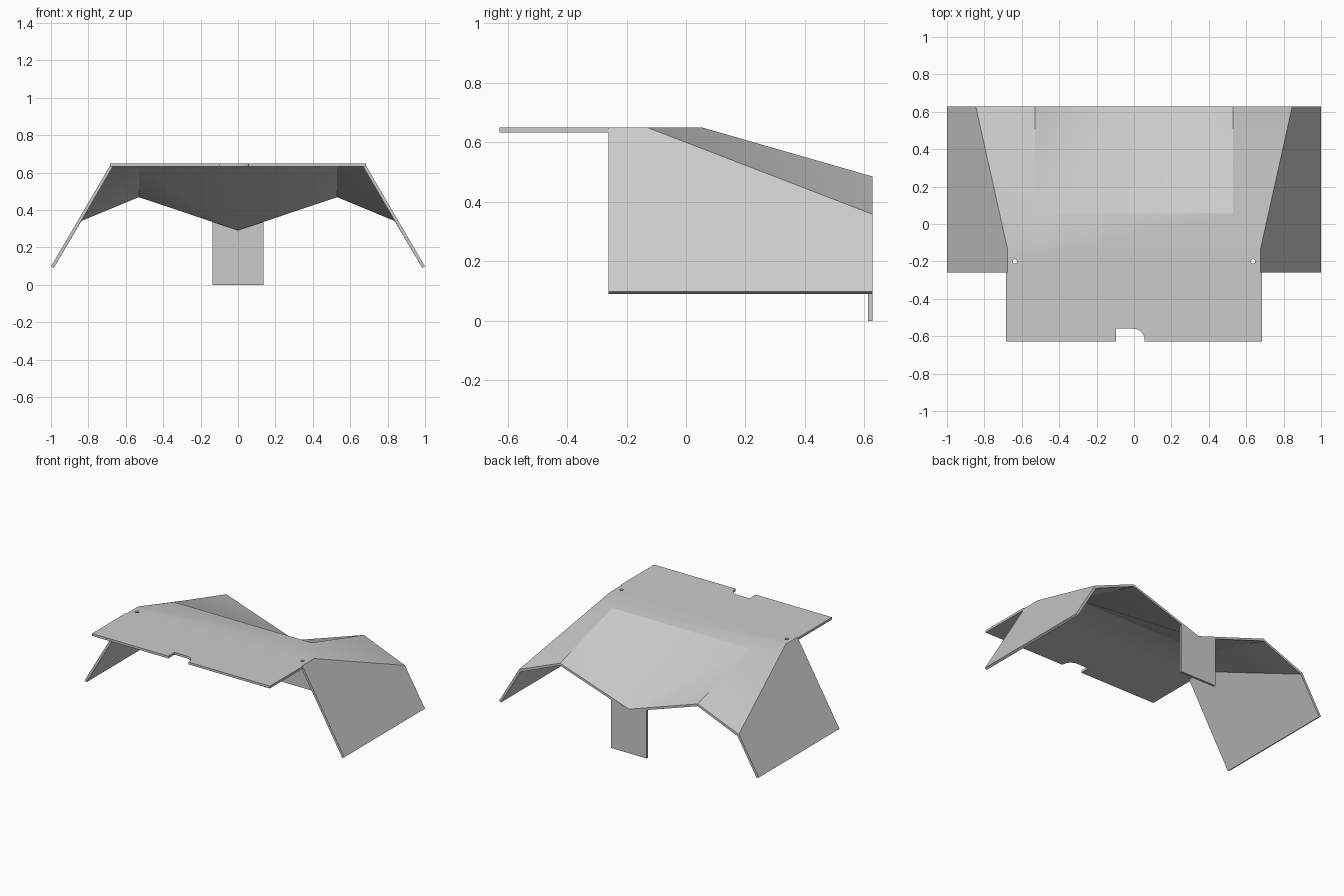
import bpy, bmesh, math
from mathutils import Vector

cube = bpy.data.objects.get("Cube")
if cube:
    bpy.data.objects.remove(cube, do_unlink=True)

TOP, THICK = 0.65, 0.016
FRONT, BACK = -0.628, 0.628

grey = bpy.data.materials.new("light_grey")
grey.use_nodes = True
colour = (0.6, 0.6, 0.6, 1)
grey.diffuse_color = colour
grey.node_tree.nodes["Principled BSDF"].inputs["Base Color"].default_value = colour


def add_object(name, bm):
    bmesh.ops.recalc_face_normals(bm, faces=bm.faces)
    mesh = bpy.data.meshes.new(name)
    bm.to_mesh(mesh)
    bm.free()
    mesh.materials.append(grey)
    obj = bpy.data.objects.new(name, mesh)
    bpy.context.collection.objects.link(obj)
    return obj


def thick_sheet(name, upper, shift, faces):
    """Closed shell: upper points, a shift to each lower point, faces by point name."""
    bm = bmesh.new()
    top = {k: bm.verts.new(p) for k, p in upper.items()}
    low = {k: bm.verts.new(Vector(p) + Vector(shift(k))) for k, p in upper.items()}
    edges = [frozenset(e) for f in faces for e in zip(f, f[1:] + f[:1])]
    for f in faces:
        bm.faces.new([top[k] for k in f])
        bm.faces.new([low[k] for k in reversed(f)])
    for e in set(edges):
        if edges.count(e) == 1:
            a, b = e
            bm.faces.new([top[a], top[b], low[b], low[a]])
    return add_object(name, bm)


# Named fold points, mirrored left and right
half = {
    "corner": (0.685, FRONT, TOP), "step": (0.685, -0.26, TOP),
    "shoulder": (0.677, -0.26, TOP), "bend": (0.677, -0.13, TOP),
    "fold": (0.53, 0.055, TOP), "ridge": (0.53, BACK, 0.485),
    "kink": (0.846, BACK, 0.358),
    "wing_back": (1.0, BACK, 0.098), "wing_front": (1.0, -0.26, 0.098),
}
points = {"valley": (0, BACK, 0.307)}
for side, s in (("L", 1), ("R", -1)):
    for key, (x, y, z) in half.items():
        points[key + side] = (s * x, y, z)

# Front notch with one rounded corner
notch = []
path = [(-0.097, FRONT), (-0.097, -0.56)]
for i in range(9):
    a = math.radians(90 - 90 * i / 8)
    path.append((-0.003 + 0.06 * math.cos(a), -0.62 + 0.06 * math.sin(a)))
path.append((0.057, FRONT))
for i, (x, y) in enumerate(path):
    notch.append(f"notch{i}")
    points[notch[-1]] = (x, y, TOP)

# Flat deck, centre valley, side folds and wings
outline = ["corner", "step", "shoulder", "bend", "fold"]
faces = [["cornerR"] + notch + [k + "L" for k in outline] + [k + "R" for k in outline[:0:-1]],
         ["foldL", "foldR", "valley"]]
for s in "LR":
    for f in (("fold", "ridge"), ("fold", "bend", "kink"), ("fold", "kink", "ridge"),
              ("shoulder", "wing_front", "wing_back", "kink", "bend")):
        faces.append([k + s for k in f] + (["valley"] if len(f) == 2 else []))


def lower_shift(key):
    s = 1 if key.endswith("L") else -1
    if key.startswith("wing"):
        return (-0.015 * s, 0, -0.008)
    if key[:-1] in ("shoulder", "bend", "kink"):
        return (-0.009 * s, 0, -THICK)
    return (0, 0, -THICK)


sheet = thick_sheet("folded_sheet", points, lower_shift, faces)

# Bolt holes through the deck
bm = bmesh.new()
for s in (1, -1):
    made = bmesh.ops.create_cone(bm, cap_ends=True, segments=16, radius1=0.012,
                                 radius2=0.012, depth=0.1)
    bmesh.ops.translate(bm, verts=made["verts"], vec=(0.637 * s, -0.2, TOP))
cutter = add_object("hole_cutter", bm)
cutter.hide_render = True
cut = sheet.modifiers.new("holes", "BOOLEAN")
cut.operation, cut.solver, cut.object = "DIFFERENCE", "EXACT", cutter
bpy.ops.object.select_all(action="DESELECT")
sheet.select_set(True)
bpy.context.view_layer.objects.active = sheet
bpy.ops.object.modifier_apply(modifier="holes")
bpy.data.objects.remove(cutter, do_unlink=True)
bpy.ops.object.shade_smooth_by_angle(angle=math.radians(30))

# Rear tab hanging from the valley
tab = [(-0.137, 0), (0.137, 0), (0.137, 0.338), (0, 0.292), (-0.137, 0.338)]
bm = bmesh.new()
face = bm.faces.new([bm.verts.new((x, BACK, z)) for x, z in tab])
made = bmesh.ops.extrude_face_region(bm, geom=[face])
bmesh.ops.translate(bm, vec=(0, -THICK, 0),
                    verts=[v for v in made["geom"] if isinstance(v, bmesh.types.BMVert)])
add_object("rear_tab", bm)
